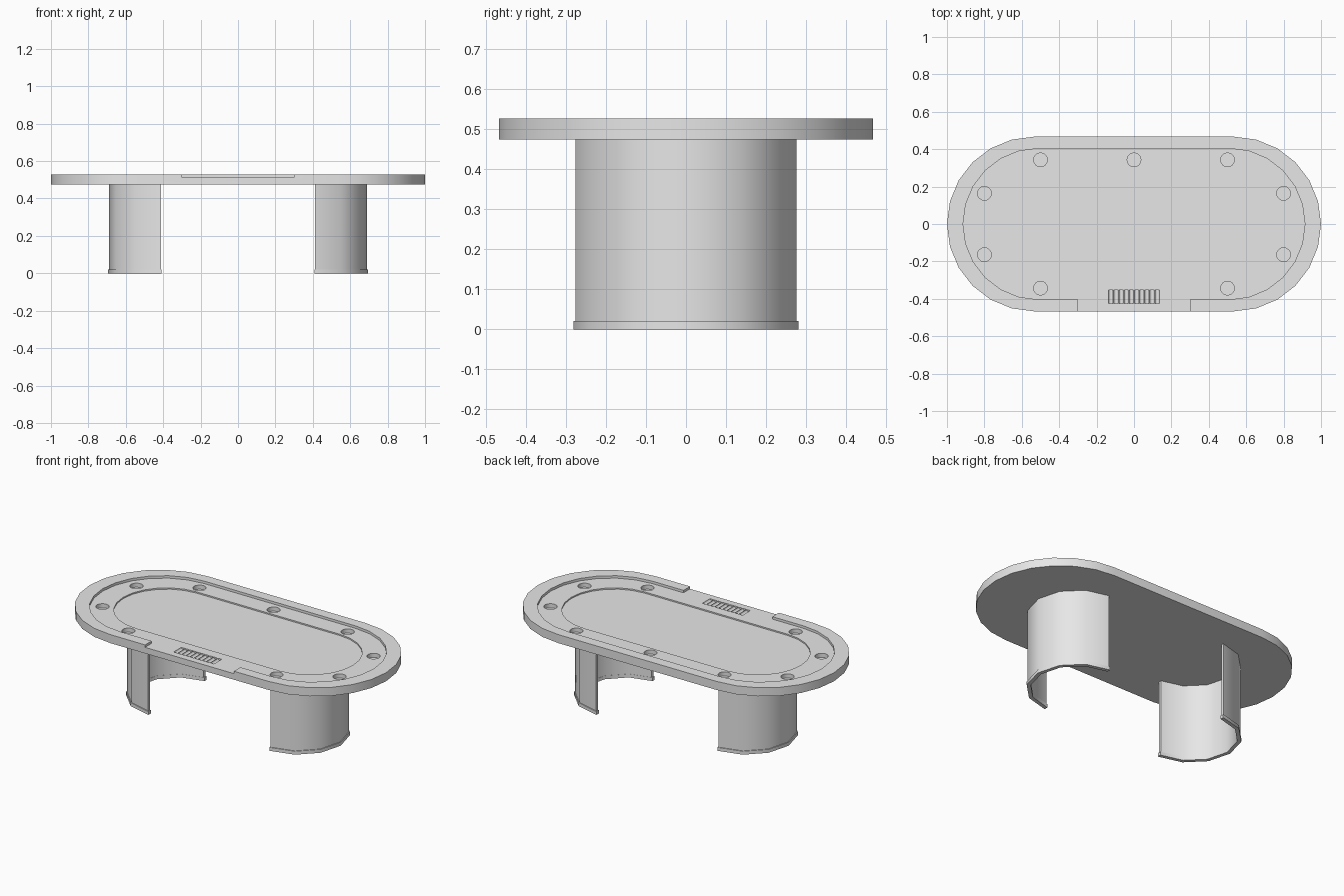
import bpy
import bmesh
from math import cos, sin, pi, radians

cube = bpy.data.objects.get("Cube")
if cube:
    bpy.data.objects.remove(cube, do_unlink=True)

grey = bpy.data.materials.new("plain_grey")
grey.use_nodes = True
grey.diffuse_color = (0.8, 0.8, 0.8, 1)
grey.node_tree.nodes["Principled BSDF"].inputs["Base Color"].default_value = (0.8, 0.8, 0.8, 1)


def arc(cx, cy, r, start, end, steps):
    angles = [radians(start + (end - start) * i / steps) for i in range(steps + 1)]
    return [(cx + r * cos(a), cy + r * sin(a)) for a in angles]


def circle(cx, cy, r, steps):
    return arc(cx, cy, r, 0, 360, steps)[:-1]


def stadium(half_length, r):
    """Two half circles joined by straight sides."""
    c = half_length - r
    return arc(c, 0, r, -90, 90, 12) + arc(-c, 0, r, 90, 270, 12)


def prism(name, points, z0, z1):
    """Extrude a flat outline between two heights."""
    bm = bmesh.new()
    face = bm.faces.new([bm.verts.new((x, y, z0)) for x, y in points])
    top = bmesh.ops.extrude_face_region(bm, geom=[face])["geom"]
    verts = [v for v in top if isinstance(v, bmesh.types.BMVert)]
    bmesh.ops.translate(bm, verts=verts, vec=(0, 0, z1 - z0))
    bmesh.ops.recalc_face_normals(bm, faces=bm.faces)
    mesh = bpy.data.meshes.new(name)
    bm.to_mesh(mesh)
    bm.free()
    mesh.materials.append(grey)
    obj = bpy.data.objects.new(name, mesh)
    bpy.context.collection.objects.link(obj)
    return obj


def select(obj):
    bpy.ops.object.select_all(action="DESELECT")
    obj.select_set(True)
    bpy.context.view_layer.objects.active = obj


def cut(target, cutter):
    cutter.hide_render = True
    mod = target.modifiers.new("cut", "BOOLEAN")
    mod.operation = "DIFFERENCE"
    mod.solver = "EXACT"
    mod.object = cutter
    select(target)
    bpy.ops.object.modifier_apply(modifier=mod.name)
    bpy.data.objects.remove(cutter, do_unlink=True)


def smooth(obj):
    select(obj)
    bpy.ops.object.shade_smooth_by_angle(angle=radians(40))


TOP, LEDGE, FIELD, UNDER = 0.527, 0.512, 0.504, 0.475

# Table top, with the raised rail left standing around a sunken ledge
table_top = prism("table_top", stadium(1, 0.467), UNDER, TOP)
gap = [(-0.3, -0.404), (-0.3, -0.6), (0.3, -0.6), (0.3, -0.404)]
cut(table_top, prism("ledge_cutter", stadium(0.914, 0.404) + gap, LEDGE, 0.6))

# Playing field, slightly lower than the ledge
cut(table_top, prism("field_cutter", stadium(0.775, 0.291), FIELD, 0.6))

# Cup holders
cups = [(0, 0.343)] + [(sx * x, sy * y) for x, y in ((0.5, 0.343), (0.8, 0.164))
                       for sx in (-1, 1) for sy in (-1, 1)]
for x, y in cups:
    cut(table_top, prism("cup_cutter", circle(x, y, 0.037, 16), 0.487, 0.6))

# Row of rounded chip slots at the dealer's place
for i in range(10):
    x = (i - 4.5) * 0.0275
    slot = prism("slot_cutter", circle(x, LEDGE + 0.001, 0.0125, 12), 0.352, 0.426)
    slot.rotation_euler.x = pi / 2
    bpy.context.view_layer.update()
    cut(table_top, slot)
smooth(table_top)


# Curved shell legs, open towards the middle, each with a foot band
def shell(cx, outer, inner, end, side):
    pts = arc(cx, 0, outer, -90, 90, 6) + arc(cx, 0, inner, 90, -90, 6)
    if end:
        pts = [(cx - end, -outer)] + pts[:7] + [(cx - end, outer), (cx - end, inner)]
        pts += arc(cx, 0, inner, 90, -90, 6) + [(cx - end, -inner)]
    return [(side * x, y) for x, y in pts]


for label, side in (("left", 1), ("right", -1)):
    smooth(prism(label + "_leg", shell(0.413, 0.276, 0.259, 0, side), 0.02, UNDER))
    smooth(prism(label + "_foot_band", shell(0.413, 0.281, 0.258, 0.005, side), 0, 0.021))
